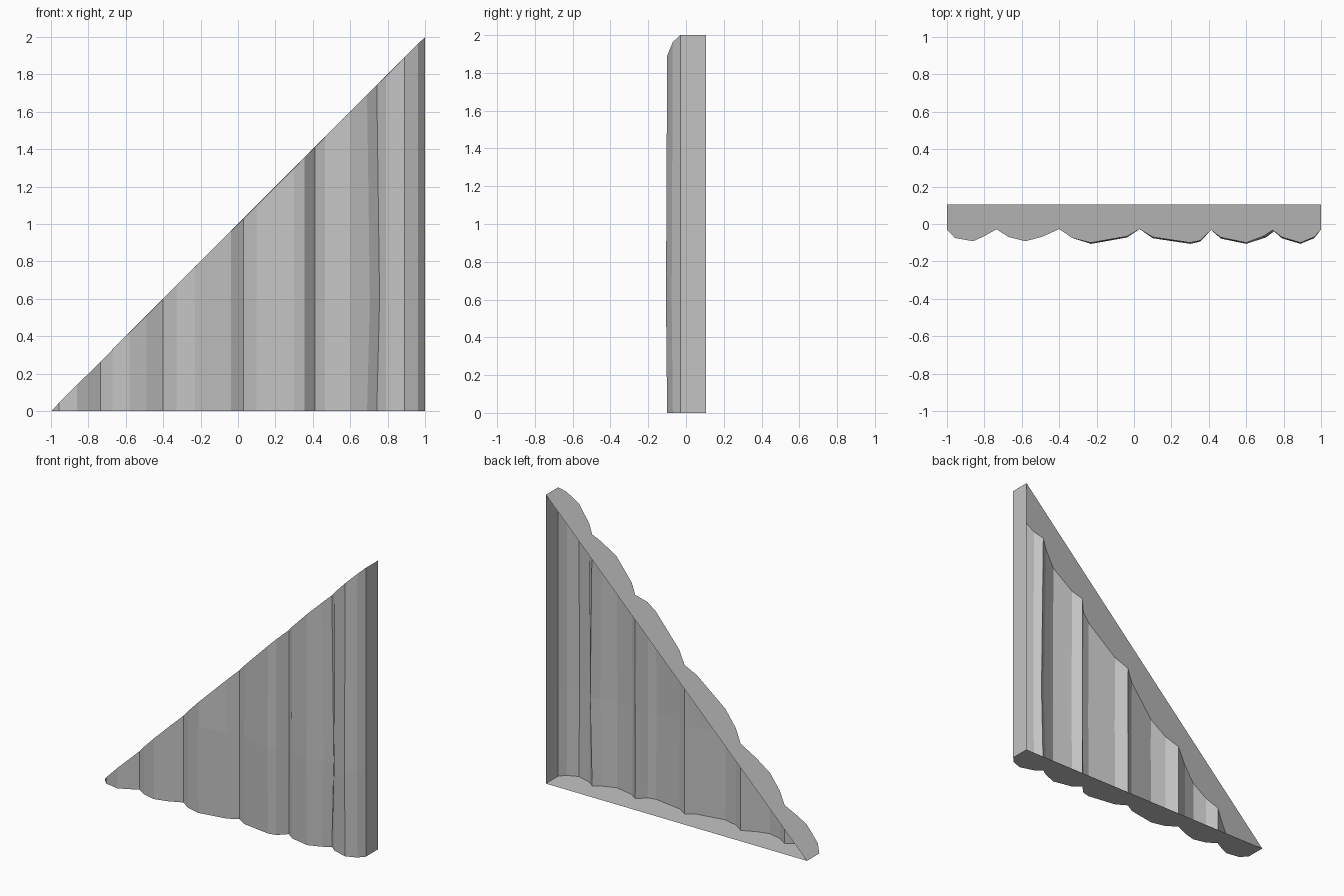
import bpy
import bmesh

cube = bpy.data.objects.get("Cube")
if cube:
    bpy.data.objects.remove(cube, do_unlink=True)

BACK = 0.105      # depth of the open rear rim
MID = 0.6         # height at which the logs bulge a little

# Each log is a run of (x, y) points from its left groove to its last crest point
logs = [
    [(-1.0, -0.03), (-0.957, -0.075), (-0.86, -0.092), (-0.80, -0.065)],
    [(-0.735, -0.028), (-0.67, -0.07), (-0.58, -0.092), (-0.49, -0.068)],
    [(-0.40, -0.027), (-0.33, -0.075), (-0.23, -0.1), (-0.037, -0.066)],
    [(0.03, -0.027), (0.10, -0.07), (0.30, -0.1), (0.355, -0.088)],
    [(0.412, -0.032), (0.465, -0.072), (0.60, -0.1), (0.69, -0.066)],
    [(0.742, -0.033), (0.79, -0.07), (0.89, -0.1), (0.963, -0.07)],
    [(1.0, -0.03)],
]

bm = bmesh.new()

# Upright columns of vertices, cut off by the sloping top
columns = []
for log in logs:
    for i, (x, y) in enumerate(log):
        column = [bm.verts.new((x, y, 0))]
        top = x + 1
        if top > MID + 0.15:
            bulge = 0.006 if i else 0
            sway = 0.015 if 0.65 < x < 0.76 else 0
            column.append(bm.verts.new((x + sway, y - bulge, MID)))
        if top > 0:
            column.append(bm.verts.new((x, y, top)))
        columns.append(column)

# Log faces
for a, b in zip(columns, columns[1:]):
    if len(a) == len(b):
        for k in range(len(a) - 1):
            bm.faces.new((a[k], b[k], b[k + 1], a[k + 1]))
    else:
        bm.faces.new(a[::-1] + b)

# Underside, sloping top and upright end; the rear stays open
tip = bm.verts.new((-1, BACK, 0))
corner = bm.verts.new((1, BACK, 0))
peak = bm.verts.new((1, BACK, 2))
bm.faces.new(([c[0] for c in columns] + [corner, tip])[::-1])
bm.faces.new([c[-1] for c in columns] + [peak, tip])
bm.faces.new([corner, peak] + columns[-1][::-1])

mesh = bpy.data.meshes.new("log_wall_gable")
bm.to_mesh(mesh)
bm.free()

grey = bpy.data.materials.new("plain_grey")
grey.use_nodes = True
colour = (0.55, 0.55, 0.55, 1)
grey.diffuse_color = colour
grey.node_tree.nodes["Principled BSDF"].inputs["Base Color"].default_value = colour
mesh.materials.append(grey)

wall = bpy.data.objects.new("log_wall_gable", mesh)
bpy.context.collection.objects.link(wall)
